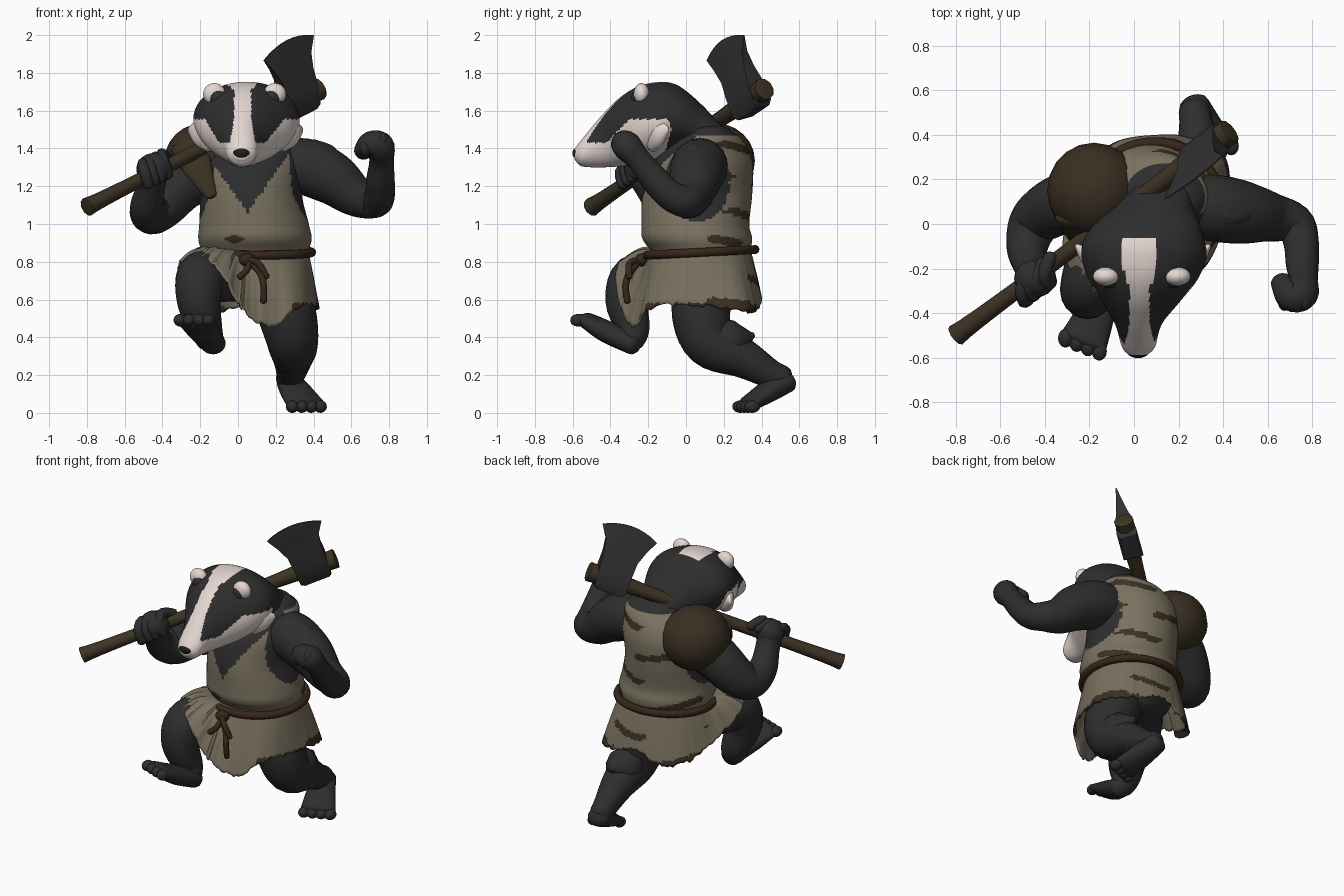
import bpy, bmesh, math, random
from mathutils import Vector as V

if "Cube" in bpy.data.objects:
    bpy.data.objects.remove(bpy.data.objects["Cube"])

random.seed(4)

def material(name, r, g, b):
    m = bpy.data.materials.new(name)
    m.diffuse_color = (r, g, b, 1)
    m.use_nodes = True
    m.node_tree.nodes["Principled BSDF"].inputs["Base Color"].default_value = m.diffuse_color
    return m

FUR = material("dark fur", 0.027, 0.027, 0.028)
WHITE = material("pale fur", 0.78, 0.68, 0.64)
CLOTH = material("drab cloth", 0.195, 0.168, 0.115)
PATCH = material("worn brown", 0.045, 0.030, 0.017)
LEATHER = material("brown leather", 0.042, 0.029, 0.016)
ROPE = material("rope brown", 0.038, 0.020, 0.011)
WOOD = material("wood", 0.048, 0.033, 0.018)
METAL = material("dark metal", 0.031, 0.031, 0.032)
NOSE = material("black nose", 0.013, 0.012, 0.012)

def skin(name, rings, mats, rule=None, caps=True, angle=50):
    """Join closed rings of points into one surface."""
    bm = bmesh.new()
    rows = [[bm.verts.new(p) for p in r] for r in rings]
    n = len(rows[0])
    for a, b in zip(rows, rows[1:]):
        for i in range(n):
            j = (i + 1) % n
            bm.faces.new((a[i], a[j], b[j], b[i]))
    if caps:
        bm.faces.new(rows[0][::-1])
        bm.faces.new(rows[-1])
    bmesh.ops.recalc_face_normals(bm, faces=bm.faces)
    me = bpy.data.meshes.new(name)
    bm.to_mesh(me)
    bm.free()
    ob = bpy.data.objects.new(name, me)
    bpy.context.collection.objects.link(ob)
    for m in mats:
        me.materials.append(m)
    if rule:
        for p in me.polygons:
            p.material_index = rule(p.center)
    bpy.ops.object.select_all(action='DESELECT')
    ob.select_set(True)
    bpy.context.view_layer.objects.active = ob
    bpy.ops.object.shade_smooth_by_angle(angle=math.radians(angle))
    return ob

def curve(pts, n, closed=False):
    """Smooth interpolation through tuples of any length."""
    out, m = [], len(pts)
    get = (lambda i: pts[i % m]) if closed else (lambda i: pts[max(0, min(m - 1, i))])
    for i in range(m if closed else m - 1):
        for k in range(n):
            t = k / n
            out.append([0.5 * (2*b + (c-a)*t + (2*a-5*b+4*c-d)*t*t + (3*b-a-3*c+d)*t**3)
                        for a, b, c, d in zip(get(i-1), get(i), get(i+1), get(i+2))])
    if not closed:
        out.append(list(pts[-1]))
    return out

def tube(name, pts, mats, rule=None, seg=20, n=5, ref=(0, 0, 1), axis=None, cap=0.7):
    """Sweep along points (x, y, z, half width, half height) with rounded ends."""
    pts = curve([p if len(p) == 5 else (*p, p[3]) for p in pts], n)
    rings, side = [], None
    for i, p in enumerate(pts):
        q, r = pts[max(i-1, 0)], pts[min(i+1, len(pts)-1)]
        t = V(axis) if axis else (V(r[:3]) - V(q[:3])).normalized()
        side = t.cross(V(ref)) if side is None else side - t * side.dot(t)
        side.normalize()
        up = side.cross(t)
        def ring(off, s):
            c = V(p[:3]) + t * off
            return [c + side * (p[3]*s*math.cos(w)) + up * (p[4]*s*math.sin(w))
                    for w in (2*math.pi*k/seg for k in range(seg))]
        ends = [(min(p[3:]) * cap * math.sin(k), math.cos(k)) for k in (0.45, 0.9, 1.3, 1.5)]
        if i == 0:
            rings += [ring(-o, s) for o, s in reversed(ends)]
        rings.append(ring(0, 1))
        if i == len(pts) - 1:
            rings += [ring(o, s) for o, s in ends]
    return skin(name, rings, mats, rule)

def ball(name, c, r, mat):
    rings = [[(c[0] + r[0]*math.sin(a)*math.cos(b), c[1] + r[1]*math.sin(a)*math.sin(b),
               c[2] + r[2]*math.cos(a)) for b in (math.pi*k/10 for k in range(20))]
             for a in (0.02 + (math.pi - 0.04)*k/12 for k in range(13))]
    return skin(name, rings, [mat])

def worn(c):
    return math.sin(c.z*36 + 2*math.sin(c.x*6 + 1)) > 0.7 and math.sin(c.x*13 + c.z*17) > -0.3

# torso wearing a sleeveless tunic: open neck, arm holes, worn streaks at the back
def tunic_rule(c):
    dx = abs(c.x - 0.06)
    hole = dx > 0.12 and ((c.y - 0.06)/0.17)**2 + ((c.z - 1.22)/0.21)**2 < 1
    neck = c.y < 0.05 and abs(c.x - 0.05) < 0.7*(c.z - 1.06)
    if hole or neck or c.z > 1.47 or (c.z > 1.42 and c.y < 0.15 and dx < 0.2) or c.z < 0.76:
        return 1
    if (c.y > 0.12 and worn(c)) or ((c.x + 0.02)/0.05)**2 + ((c.z - 0.92)/0.02)**2 < 1 and c.y < 0:
        return 2
    return 0

tube("torso_and_tunic", [(.11, .09, .64, .2, .17), (.1, .08, .72, .26, .22), (.09, .08, .84, .28, .255),
     (.09, .06, .92, .30, .29), (.085, .05, 1.0, .29, .285), (.07, .06, 1.15, .27, .29),
     (.075, .085, 1.3, .275, .27), (.09, .105, 1.39, .245, .225), (.125, .12, 1.45, .205, .175),
     (.15, .12, 1.49, .15, .12)], [CLOTH, FUR, PATCH], tunic_rule, seg=100, n=10,
     ref=(0, 1, 0), axis=(0, 0, 1), cap=0.3)

# ragged skirt of the tunic, lifted over the raised thigh
hem = [(.06, -.33, .52), (.18, -.28, .46), (.33, -.18, .56), (.42, .06, .57), (.41, .30, .54),
       (.24, .39, .57), (.1, .40, .61), (-.08, .37, .54), (-.21, .26, .56), (-.28, .08, .66),
       (-.32, -.12, .78), (-.23, -.28, .83), (-.1, -.37, .76), (-.01, -.36, .61)]
hem = [(x, y, z + random.uniform(-.012, .012)) for x, y, z in curve(hem, 10, True)]
rings = []
for k in range(21):
    t = k / 20
    ring = []
    for x, y, z in hem:
        a = math.atan2(y - .06, x - .09)
        top = V((.09 + .283*math.cos(a), .08 + .262*math.sin(a), .865))
        p = top.lerp(V((x, y, z)), t)
        p.z += .03 * math.sin(math.pi * t) * (1 if z > .7 else .4)
        ring.append(p)
    rings.append(ring)
skirt = skin("tunic_skirt", rings, [CLOTH, PATCH],
             lambda c: int((c.y > .1 and worn(c)) or (c.z < .58 and c.x > .28)), caps=False)
skirt.modifiers.new("cloth thickness", 'SOLIDIFY').thickness = 0.012

# rope belt with knot and hanging tails
loop = [(.09 + .3*math.cos(a), .08 + .285*math.sin(a), .85 + .015*math.sin(a), .024)
        for a in (2*math.pi*k/24 for k in range(25))]
tube("rope_belt", loop, [ROPE], seg=10, n=3)
ball("rope_knot", (.05, -.235, .81), (.045, .035, .035), ROPE)
for pts in ([(.04, -.24, .81), (.11, -.29, .75), (.135, -.32, .68), (.135, -.31, .59)],
            [(.06, -.24, .81), (.05, -.29, .76), (.01, -.31, .72)],
            [(.06, -.25, .81), (.11, -.3, .79), (.15, -.3, .72)]):
    tube("rope_tail", [(*p, .018) for p in pts], [ROPE], seg=8, n=4)

# striped head, lofted from snout to the narrow nape
def head_rule(c):
    dx = abs(c.x - .025)
    ramp = max(0, min(1, (c.y + .42) / .12))
    if c.y < -.08 - .25*abs(c.z - 1.5) and c.z < 1.43 + .125*ramp:
        return 1
    width = .045 + .033*max(0, min(1, (c.y + .3)/.12)) + .025*max(0, min(1, (-c.y - .45)/.1))
    return int(dx < width and c.y < -.06 and c.z > 1.4)

prof = [(-.585, 1.335, 1.405, .045, .018), (-.55, 1.305, 1.45, .075, .02), (-.45, 1.30, 1.57, .105, .02),
        (-.35, 1.305, 1.67, .175, .03), (-.25, 1.32, 1.73, .245, .04), (-.15, 1.35, 1.752, .28, .045),
        (-.07, 1.38, 1.745, .27, .045), (0, 1.39, 1.705, .235, .06), (.09, 1.37, 1.625, .165, .095),
        (.17, 1.35, 1.54, .13, .13), (.23, 1.35, 1.48, .1, .15)]
tube("head", [(x, y, (a + b)/2, w, (b - a)/2) for y, a, b, w, x in prof],
     [FUR, WHITE], head_rule, seg=110, n=10, axis=(0, 1, 0), cap=0.2)
ball("nose", (.018, -.572, 1.375), (.05, .03, .03), NOSE)
for s in (-1, 1):
    ball("ear", (.035 + s*.16, -.235, 1.688), (.06, .042, .058), WHITE)
    ball("ear_hollow", (.035 + s*.145, -.258, 1.668), (.04, .03, .042), FUR)
    tube("cheek_tuft", [(.04 + s*.19, -.18, 1.48, .05, .1), (.04 + s*.25, -.14, 1.49, .04, .075),
                        (.04 + s*.295, -.1, 1.5, .012, .02)], [WHITE])

# arms: one flexed with a curled fist, one gripping the axe
tube("left_arm", [(.26, .08, 1.31, .14), (.37, .07, 1.3, .15), (.5, .05, 1.24, .14), (.62, .03, 1.15, .11),
     (.72, .0, 1.12, .09), (.75, -.08, 1.15, .08), (.755, -.17, 1.24, .075), (.76, -.25, 1.34, .065),
     (.75, -.31, 1.41, .078), (.7, -.325, 1.425, .065), (.66, -.26, 1.385, .048)], [FUR])
for k in range(4):
    ball("left_knuckle", (.765 - k*.03, -.345, 1.44 - k*.012), (.03, .045, .045), FUR)
tube("right_arm", [(-.12, .1, 1.27, .14), (-.28, .1, 1.22, .14), (-.4, .05, 1.1, .125), (-.46, -.02, 1.055, .11),
     (-.48, -.12, 1.1, .09), (-.46, -.2, 1.2, .075), (-.45, -.25, 1.29, .08)], [FUR])
tube("shoulder_tuft", [(.42, .05, 1.36, .09), (.49, .04, 1.37, .05), (.53, .03, 1.36, .01)], [FUR], seg=8)

# legs and feet
tube("left_leg", [(.2, .1, .7, .16), (.26, .08, .52, .155), (.29, .13, .37, .135), (.29, .3, .29, .105),
     (.28, .44, .21, .078), (.27, .51, .18, .07)], [FUR])
tube("knee_tuft", [(.29, .2, .38, .12), (.3, .28, .39, .1), (.3, .35, .41, .02)], [FUR], seg=10)
tube("right_leg", [(-.01, .05, .72, .13), (-.14, -.12, .725, .14), (-.2, -.27, .71, .13), (-.205, -.31, .58, .115),
     (-.17, -.28, .45, .088), (-.15, -.29, .39, .075)], [FUR])

def foot(name, heel, mid, toe):
    tube(name, [(*heel, .068, .058), (*mid, .09, .058), (*toe, .108, .042)], [FUR])
    ahead = (V(toe) - V(heel)).normalized()
    side = ahead.cross(V((0, 0, 1))).normalized()
    for k in range(4):
        c = V(toe) + side*(k - 1.5)*.054 + ahead*.02
        c.z = max(c.z - .008, .033)
        ball(name + "_toe", c, (.034, .042, .033), FUR)

foot("left_foot", (.27, .535, .165), (.31, .43, .11), (.355, .335, .05))
foot("right_foot", (-.13, -.28, .365), (-.18, -.42, .43), (-.225, -.525, .49))

# axe handle and the hand wrapped around it
A, B = V((-.80, -.50, 1.09)), V((.43, .415, 1.715))
tube("axe_handle", [(*A.lerp(B, t), r) for t, r in ((0, .05), (.07, .042), (.3, .037), (.7, .04), (.86, .05), (1, .06))],
     [WOOD], seg=10, n=3, cap=0.1)
u = (B - A).normalized()
grip = A.lerp(B, .29)
ball("right_hand", grip + V((0, -.01, .02)), (.095, .085, .085), FUR)
for k in range(4):
    c = grip + u*(k - 1.5)*.045
    tube("right_finger", [(*(c + V(d)), .03) for d in ((.02, .05, .05), (-.01, -.02, .075), (0, -.075, .03), (.02, -.06, -.04))],
         [FUR], seg=8, n=3)

# axe head: thick eye tapering to a flared, curved edge
v = V((-.151, -.393, .907))
v = (v - u*v.dot(u)).normalized()
w = u.cross(v)
O = A.lerp(B, .925)
rings = []
for h, left, right, thick, bulge in ((-.075, -.11, .05, .05, 0), (-.05, -.13, .07, .062, 0), (.06, -.13, .08, .054, 0),
                                     (.15, -.135, .085, .034, 0), (.23, -.165, .1, .02, .03), (.305, -.205, .15, .003, .045)):
    row = [(s/4, left + (right - left)*(s/4 + 1)/2) for s in range(-4, 5)]
    half = lambda sign: [O + u*x + v*(h + bulge*(1 - s*s)) + w*(sign*thick) for s, x in row]
    rings.append(half(1) + half(-1)[::-1])
skin("axe_head", rings, [METAL], angle=30)

# leather shoulder guard with its front strap
ball("shoulder_guard", (-.18, .15, 1.335), (.21, .215, .2), LEATHER)
tube("guard_strap", [(-.26, .03, 1.42, .1, .04), (-.21, -.08, 1.29, .075, .03), (-.14, -.15, 1.15, .03, .02)],
     [LEATHER], ref=(0, 1, 0))
